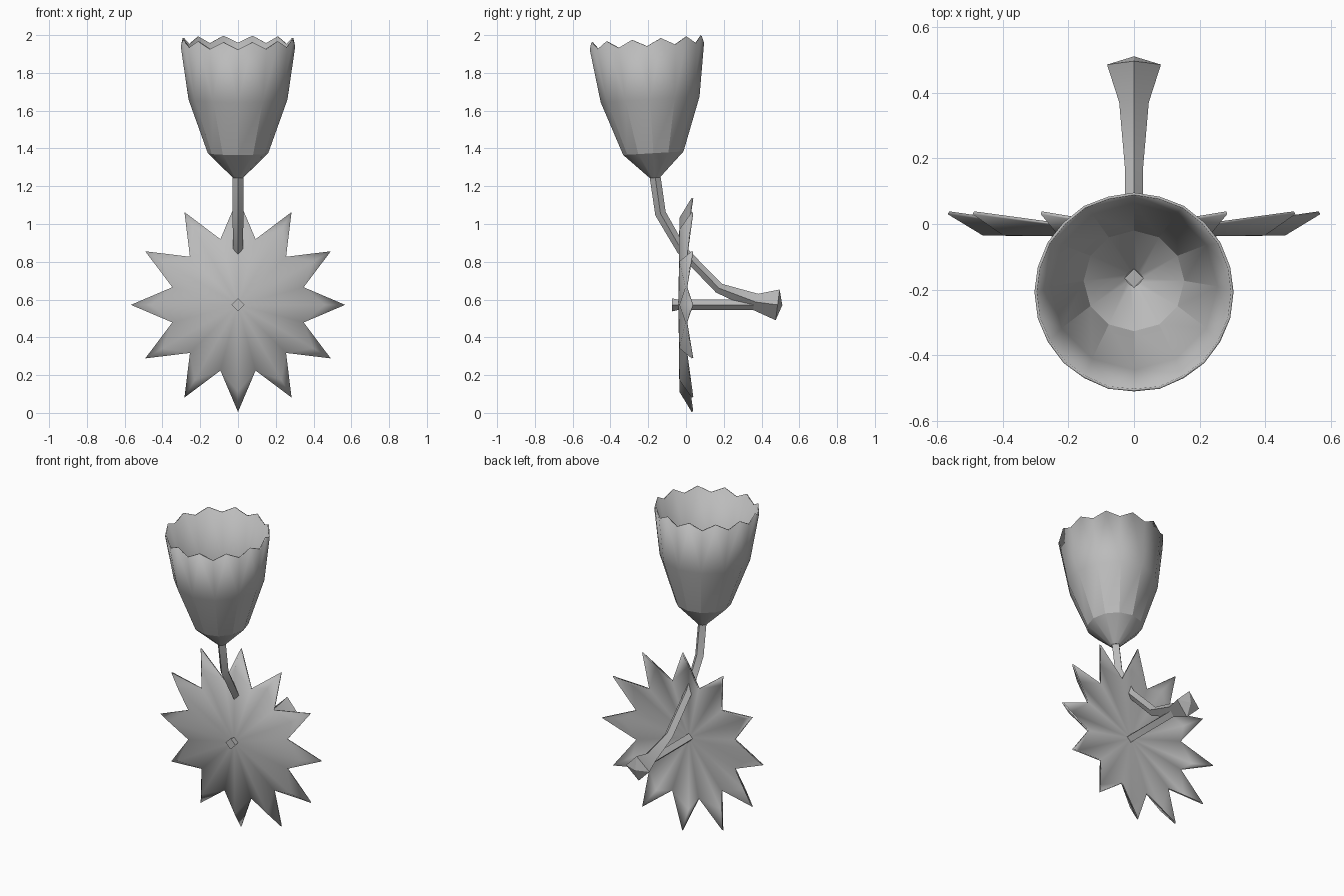
import bpy, bmesh, math
from mathutils import Vector, Matrix

if "Cube" in bpy.data.objects:
    bpy.data.objects.remove(bpy.data.objects["Cube"])

metal = bpy.data.materials.new("grey metal")
metal.diffuse_color = (0.5, 0.5, 0.5, 1)
metal.use_nodes = True
metal.node_tree.nodes["Principled BSDF"].inputs["Base Color"].default_value = metal.diffuse_color


def finish(name, bm, thickness=0, angle=25):
    bmesh.ops.recalc_face_normals(bm, faces=bm.faces)
    me = bpy.data.meshes.new(name)
    bm.to_mesh(me)
    bm.free()
    me.materials.append(metal)
    ob = bpy.data.objects.new(name, me)
    bpy.context.collection.objects.link(ob)
    if thickness:
        mod = ob.modifiers.new("thickness", 'SOLIDIFY')
        mod.thickness = thickness
        mod.offset = -1
    bpy.ops.object.select_all(action='DESELECT')
    ob.select_set(True)
    bpy.context.view_layer.objects.active = ob
    bpy.ops.object.shade_smooth_by_angle(angle=math.radians(angle))
    return ob


def tube(name, path, tip=None):
    """Diamond-section tube in the x = 0 plane; path holds (y, z, radius)."""
    bm = bmesh.new()
    pts = [Vector((0, y, z)) for y, z, r in path]
    rings = []
    for i, p in enumerate(pts):
        d = (pts[min(i + 1, len(pts) - 1)] - pts[max(i - 1, 0)]).normalized()
        side = Vector((1, 0, 0))
        up = side.cross(d)
        r = path[i][2]
        rings.append([bm.verts.new(p + v * r) for v in (side, up, -side, -up)])
    for a, b in zip(rings, rings[1:]):
        for k in range(4):
            bm.faces.new((a[k], a[(k + 1) % 4], b[(k + 1) % 4], b[k]))
    bm.faces.new(rings[0])
    if tip:
        t = bm.verts.new((0, *tip))
        for k in range(4):
            bm.faces.new((rings[-1][k], rings[-1][(k + 1) % 4], t))
    else:
        bm.faces.new(rings[-1])
    return finish(name, bm)


# Tulip-shaped cup: 12 sides, zigzag rim, leaning slightly forward
N = 12
bm = bmesh.new()
rings = []
for r, h in ((0.027, 0), (0.16, 0.13), (0.262, 0.415), (0.303, 0.697)):
    rings.append([bm.verts.new((r * math.cos(2 * math.pi * k / N),
                                r * math.sin(2 * math.pi * k / N), h)) for k in range(N)])
peaks = [bm.verts.new((0.303 * math.cos(2 * math.pi * (k + 0.5) / N),
                       0.303 * math.sin(2 * math.pi * (k + 0.5) / N), 0.735)) for k in range(N)]
bm.faces.new(rings[0])
for a, b in zip(rings[:2], rings[1:3]):
    for k in range(N):
        bm.faces.new((a[k], a[(k + 1) % N], b[(k + 1) % N], b[k]))
for k in range(N):
    j = (k + 1) % N
    lo, hi = rings[2], rings[3]
    bm.faces.new((lo[k], peaks[k], hi[k]))
    bm.faces.new((lo[k], lo[j], peaks[k]))
    bm.faces.new((lo[j], hi[j], peaks[k]))
bmesh.ops.transform(bm, verts=bm.verts,
                    matrix=Matrix.Translation((0, -0.165, 1.245)) @ Matrix.Rotation(0.06, 4, 'X'))
finish("flower_cup", bm, 0.008)

# Twelve-pointed star plate with ridged points bent backwards
ZC = 0.572
bm = bmesh.new()


def polar(r, a, y):
    return bm.verts.new((r * math.sin(a), y, ZC + r * math.cos(a)))


centre = bm.verts.new((0, -0.04, ZC))
step = 2 * math.pi / 12
valley = [polar(0.36, (k - 0.5) * step, -0.003) for k in range(12)]
for k in range(12):
    ridge = polar(0.46, k * step, -0.035)
    tip = polar(0.567, k * step, 0.03)
    a, b = valley[k], valley[(k + 1) % 12]
    bm.faces.new((centre, a, ridge))
    bm.faces.new((centre, ridge, b))
    bm.faces.new((a, tip, ridge))
    bm.faces.new((ridge, tip, b))
star = finish("star_plate", bm, 0, 40)
if star.data.polygons[0].normal.y > 0:
    star.data.flip_normals()
mod = star.modifiers.new("thickness", 'SOLIDIFY')
mod.thickness = 0.01
mod.offset = -1

# Curved stem from the flared wall end up to the cup
tube("curved_stem", [(-0.165, 1.26, 0.029), (-0.135, 1.055, 0.029), (-0.025, 0.865, 0.026),
                     (0.175, 0.66, 0.028), (0.37, 0.587, 0.045), (0.485, 0.572, 0.082)],
     tip=(0.51, 0.57))

# Straight rod through the star's middle
tube("centre_rod", [(-0.075, ZC, 0.035), (-0.04, ZC, 0.027), (0.4, ZC, 0.027)])
